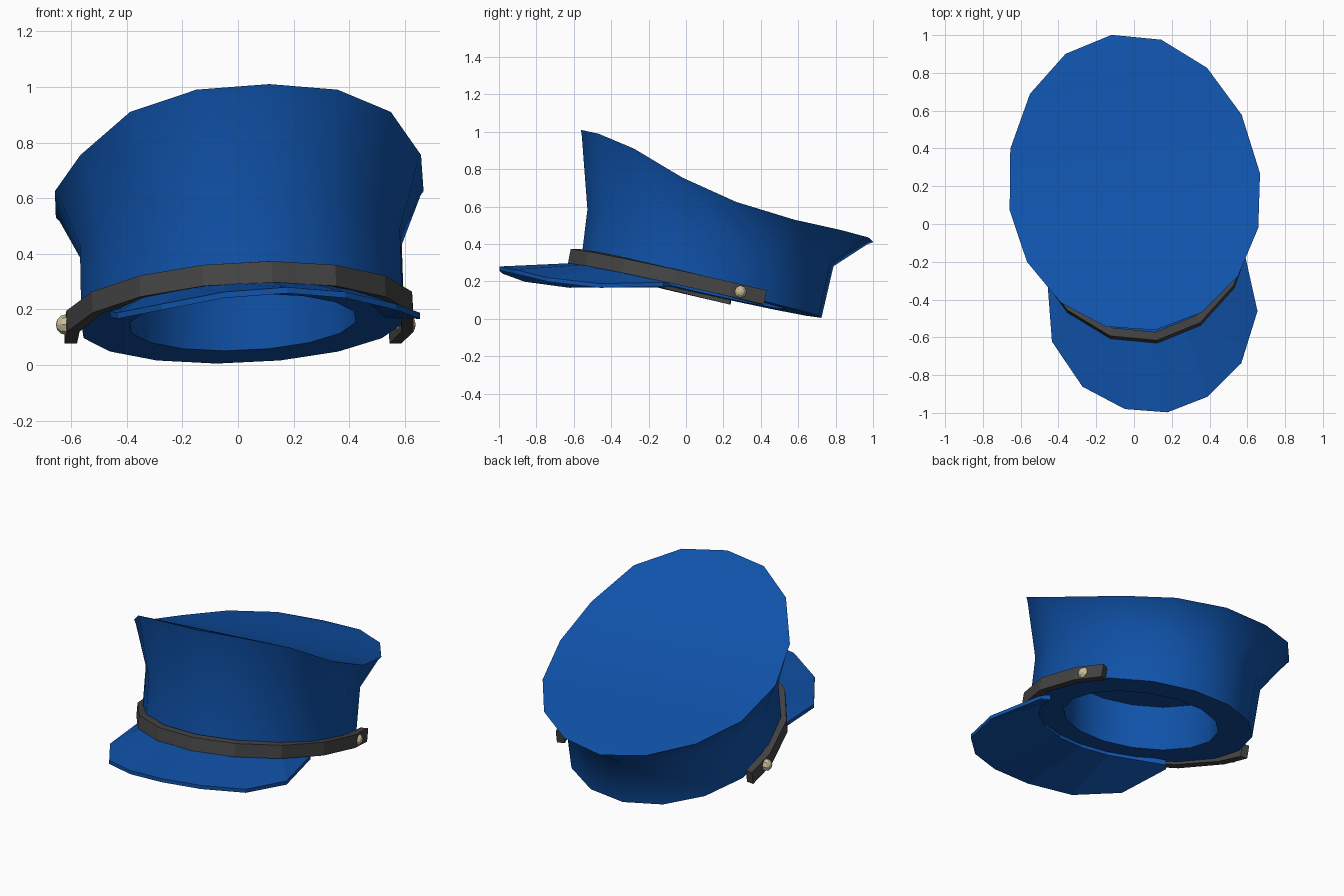
import bpy, bmesh, math
from mathutils import Vector

if "Cube" in bpy.data.objects:
    bpy.data.objects.remove(bpy.data.objects["Cube"])

TURN = math.radians(8.4)      # the hat is turned a little to its left
C, S = math.cos(TURN), math.sin(TURN)
N = 16
SLOPE = 0.228                 # backward tilt of the base


def place(u, v, z):
    """Hat coordinates (side, back, up) to world."""
    return Vector((u * C - v * S, 0.2 + u * S + v * C, z))


def material(name, rgb):
    m = bpy.data.materials.new(name)
    m.diffuse_color = (*rgb, 1)
    m.use_nodes = True
    m.node_tree.nodes["Principled BSDF"].inputs["Base Color"].default_value = m.diffuse_color
    return m


BLUE = material("blue_cloth", (0.005, 0.085, 0.40))
GREY = material("dark_grey_strap", (0.06, 0.06, 0.06))
CREAM = material("cream_metal", (0.60, 0.52, 0.32))


def make(name, verts, faces, mat, smooth=None):
    me = bpy.data.meshes.new(name)
    me.from_pydata([tuple(place(*v)) for v in verts], [], faces)
    bm = bmesh.new()
    bm.from_mesh(me)
    bmesh.ops.recalc_face_normals(bm, faces=bm.faces)
    bm.to_mesh(me)
    bm.free()
    me.materials.append(mat)
    ob = bpy.data.objects.new(name, me)
    bpy.context.collection.objects.link(ob)
    if smooth:
        bpy.ops.object.select_all(action='DESELECT')
        ob.select_set(True)
        bpy.context.view_layer.objects.active = ob
        bpy.ops.object.shade_smooth_by_angle(angle=math.radians(smooth))
    return ob


def oval(a, rx, vc, rv):
    """Point on an oval, angle measured from the front."""
    return rx * math.sin(a), vc - rv * math.cos(a)


def ring(rx, vc, rv, z0):
    pts = []
    for i in range(N):
        u, v = oval(2 * math.pi * i / N, rx, vc, rv)
        pts.append((u, v, z0 - SLOPE * v))
    return pts


# Crown: flared rim, waist, base lip, hollow inside
RIM_Z = [1.01, 0.99, 0.91, 0.755, 0.625, 0.53, 0.475, 0.435, 0.41]
rim = []
for i in range(N):
    a = 2 * math.pi * i / N
    u, v = oval(a, 0.67, -0.03, 0.74 if math.cos(a) > 0 else 0.84)
    rim.append((u, v, RIM_Z[min(i, N - i)]))
waist = ring(0.585, -0.07, 0.665, 0.417)
under = [(p[0] * .86 + q[0] * .14, p[1] * .86 + q[1] * .14, p[2] * .92 + q[2] * .08)
         for p, q in zip(rim, waist)]
rings = [rim, under, waist,
         ring(0.587, -0.12, 0.65, 0.126),     # base
         ring(0.41, -0.12, 0.45, 0.126),      # edge of the opening
         ring(0.41, -0.12, 0.45, 0.40)]       # inside top
verts = [p for r in rings for p in r]
faces = []
for r in range(len(rings) - 1):
    for i in range(N):
        j = (i + 1) % N
        faces.append((r * N + i, r * N + j, (r + 1) * N + j, (r + 1) * N + i))
# Top panel in strips from side to side, and the inner lining
for base in (0, (len(rings) - 1) * N):
    faces.append((base, base + 1, base + 15))
    faces += [(base + i, base + i + 1, base + 15 - i, base + 16 - i) for i in range(1, 7)]
    faces.append((base + 7, base + 8, base + 9))
make("crown", verts, faces, BLUE, 50)


def swept(name, sections, mat):
    """Join four-cornered sections into a closed strip."""
    vs = [p for s in sections for p in s]
    fs = [(0, 1, 2, 3)]
    for k in range(len(sections) - 1):
        for c in range(4):
            d = (c + 1) % 4
            fs.append((4 * k + c, 4 * k + d, 4 * k + 4 + d, 4 * k + 4 + c))
    m = 4 * (len(sections) - 1)
    fs.append((m, m + 1, m + 2, m + 3))
    return make(name, vs, fs, mat)


# Visor: drooping half oval fixed under the front
half = [(0, -1.21, 0.28), (0.22, -1.16, 0.263), (0.425, -1.01, 0.22),
        (0.55, -0.75, 0.188), (0.525, -0.40, 0.195)]
sections = []
for k in range(-4, 5):
    u, v, z = half[abs(k)]
    u = math.copysign(u, k)
    iu, iv = oval(k * math.radians(16.5), 0.53, -0.12, 0.60)
    iz = 0.138 - SLOPE * iv
    if abs(k) == 4:
        iz -= 0.02
    sections.append([(u, v, z), (u, v, z - 0.022), (iu, iv, iz - 0.032), (iu, iv, iz)])
swept("visor", sections, BLUE)

# Strap around the front
angles = [math.radians(d) for d in
          [-104] + [22.5 * k for k in range(-4, 5)] + [104]]
sections = []
for a in angles:
    u, v = oval(a, 0.63, -0.06, 0.78)
    iu, iv = oval(a, 0.585, -0.06, 0.735)
    zb = 0.106 - SLOPE * v
    lean = 0.015
    sections.append([(u, v, zb), (u, v + lean, zb + 0.076),
                     (iu, iv + lean, zb + 0.076), (iu, iv, zb)])
swept("strap", sections, GREY)

# Strap buttons
for side, name in ((-1, "left_button"), (1, "right_button")):
    bpy.ops.mesh.primitive_uv_sphere_add(
        segments=8, ring_count=6, radius=0.037,
        location=place(side * 0.617 - 0.008, 0.0, 0.145),
        rotation=(0, math.pi / 2, TURN))
    ob = bpy.context.object
    ob.name = name
    ob.data.materials.append(CREAM)
